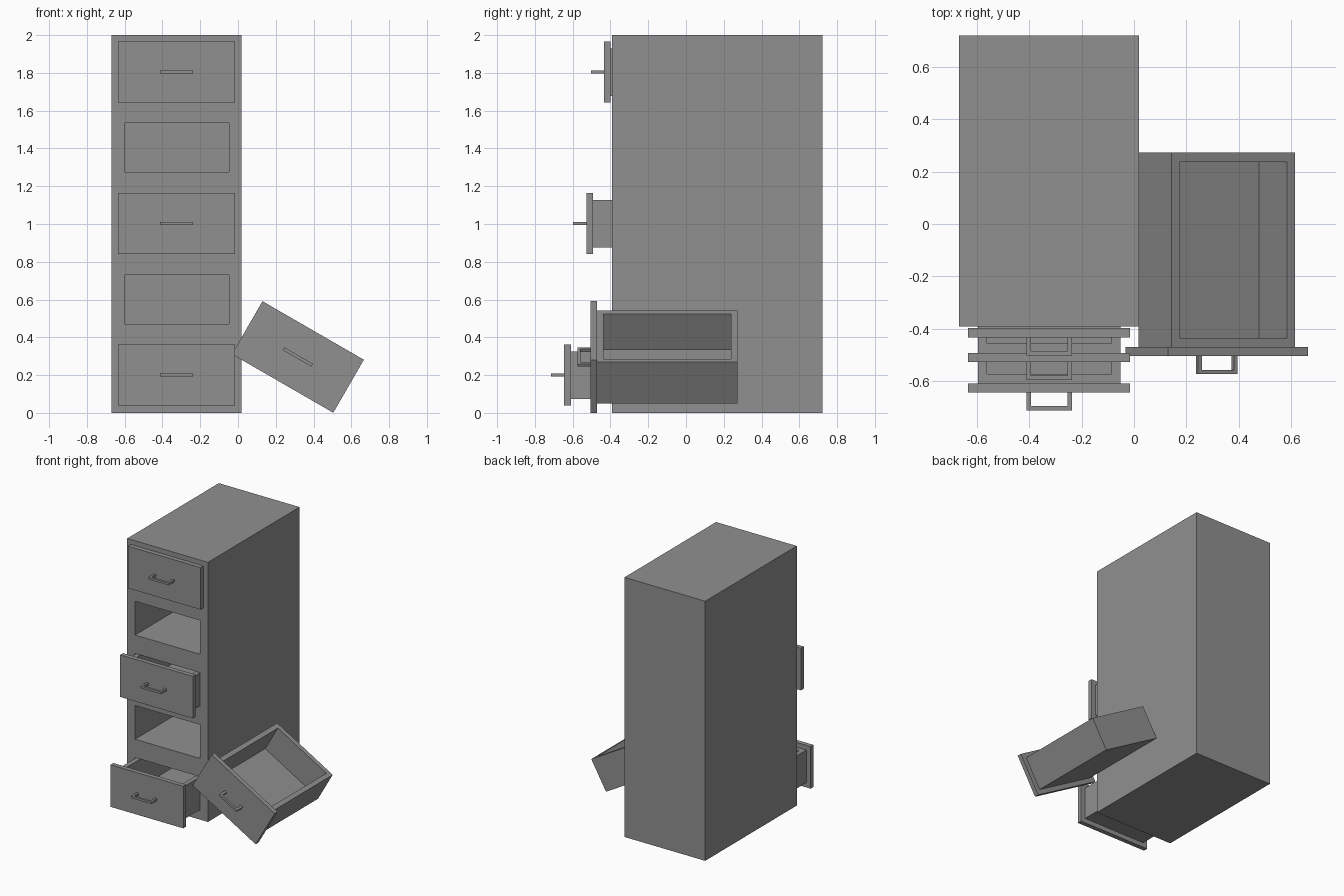
import bpy, bmesh
from math import radians
from mathutils import Matrix, Vector

if "Cube" in bpy.data.objects:
    bpy.data.objects.remove(bpy.data.objects["Cube"])

grey = bpy.data.materials.new("grey_metal")
grey.use_nodes = True
grey.diffuse_color = (0.28, 0.28, 0.28, 1)
grey.node_tree.nodes["Principled BSDF"].inputs["Base Color"].default_value = grey.diffuse_color

WALL = 0.035          # drawer sheet thickness
CABINET_X = -0.325
FRONT_Y = -0.393
BACK_Y = 0.722


def finish(name, bm, matrix=Matrix()):
    bmesh.ops.recalc_face_normals(bm, faces=bm.faces)
    mesh = bpy.data.meshes.new(name)
    bm.to_mesh(mesh)
    bm.free()
    mesh.materials.append(grey)
    obj = bpy.data.objects.new(name, mesh)
    obj.matrix_world = matrix
    bpy.context.collection.objects.link(obj)


def block(low, high):
    low, high = Vector(low), Vector(high)
    bm = bmesh.new()
    place = Matrix.Translation((low + high) / 2) @ Matrix.Diagonal((*(high - low), 1))
    bmesh.ops.create_cube(bm, size=1, matrix=place)
    return bm


def facing(bm, direction):
    return max(bm.faces, key=lambda f: f.calc_center_median().dot(Vector(direction)))


# Cabinet: slice the front around each opening, then push the openings inwards
def build_cabinet():
    half_x, half_z = 0.277, 0.13
    levels = [0.2, 0.601, 1.002, 1.404, 1.803]
    bm = block((CABINET_X - 0.344, FRONT_Y, 0), (CABINET_X + 0.344, BACK_Y, 2))
    cuts = [((CABINET_X + s * half_x, 0, 0), (1, 0, 0)) for s in (-1, 1)]
    cuts += [((0, 0, z + s * half_z), (0, 0, 1)) for z in levels for s in (-1, 1)]
    for point, normal in cuts:
        front = [f for f in bm.faces if abs(f.calc_center_median().y - FRONT_Y) < 1e-4]
        edges = {e for f in front for e in f.edges}
        verts = {v for f in front for v in f.verts}
        bmesh.ops.bisect_plane(bm, geom=front + list(edges) + list(verts),
                               plane_co=point, plane_no=normal)
    openings = []
    for f in bm.faces:
        c = f.calc_center_median()
        if (abs(c.y - FRONT_Y) < 1e-4 and abs(c.x - CABINET_X) < 0.05
                and any(abs(c.z - z) < 0.05 for z in levels)):
            openings.append(f)
    pushed = bmesh.ops.extrude_discrete_faces(bm, faces=openings)["faces"]
    verts = list({v for f in pushed for v in f.verts})
    bmesh.ops.translate(bm, verts=verts, vec=(0, BACK_Y - FRONT_Y - 0.063, 0))
    finish("cabinet", bm)


# Drawer: the origin is the centre of the outer face of the front panel
def build_drawer(name, x, y, z, tilt=0):
    matrix = Matrix.Translation((x, y, z)) @ Matrix.Rotation(radians(tilt), 4, "Y")
    finish(name + "_panel", block((-0.31, 0, -0.162), (0.31, WALL, 0.162)), matrix)

    # Open tray
    bm = block((-0.273, WALL, -0.126), (0.273, WALL + 0.744, 0.126))
    top = facing(bm, (0, 0, 1))
    bmesh.ops.inset_region(bm, faces=[top], thickness=WALL, use_even_offset=True)
    floor = bmesh.ops.extrude_discrete_faces(bm, faces=[top])["faces"][0]
    bmesh.ops.translate(bm, verts=floor.verts, vec=(0, 0, WALL - 0.252))
    finish(name + "_tray", bm, matrix)

    # U-shaped pull
    w, d, t = 0.087, 0.069, 0.017
    outline = [(-w, 0), (-w, -d), (w, -d), (w, 0),
               (w - t, 0), (w - t, t - d), (t - w, t - d), (t - w, 0)]
    bm = bmesh.new()
    base = bm.faces.new([bm.verts.new((px, py, -t / 2)) for px, py in outline])
    cap = bmesh.ops.extrude_face_region(bm, geom=[base], use_keep_orig=True)["geom"]
    moved = [g for g in cap if isinstance(g, bmesh.types.BMVert)]
    bmesh.ops.translate(bm, verts=moved, vec=(0, 0, t))
    finish(name + "_handle", bm, matrix)


build_cabinet()
build_drawer("top_drawer", CABINET_X, -0.434, 1.804)
build_drawer("middle_drawer", CABINET_X, -0.528, 1.002)
build_drawer("bottom_drawer", CABINET_X, -0.645, 0.2)
build_drawer("loose_drawer", 0.317, -0.506, 0.296, tilt=30)
